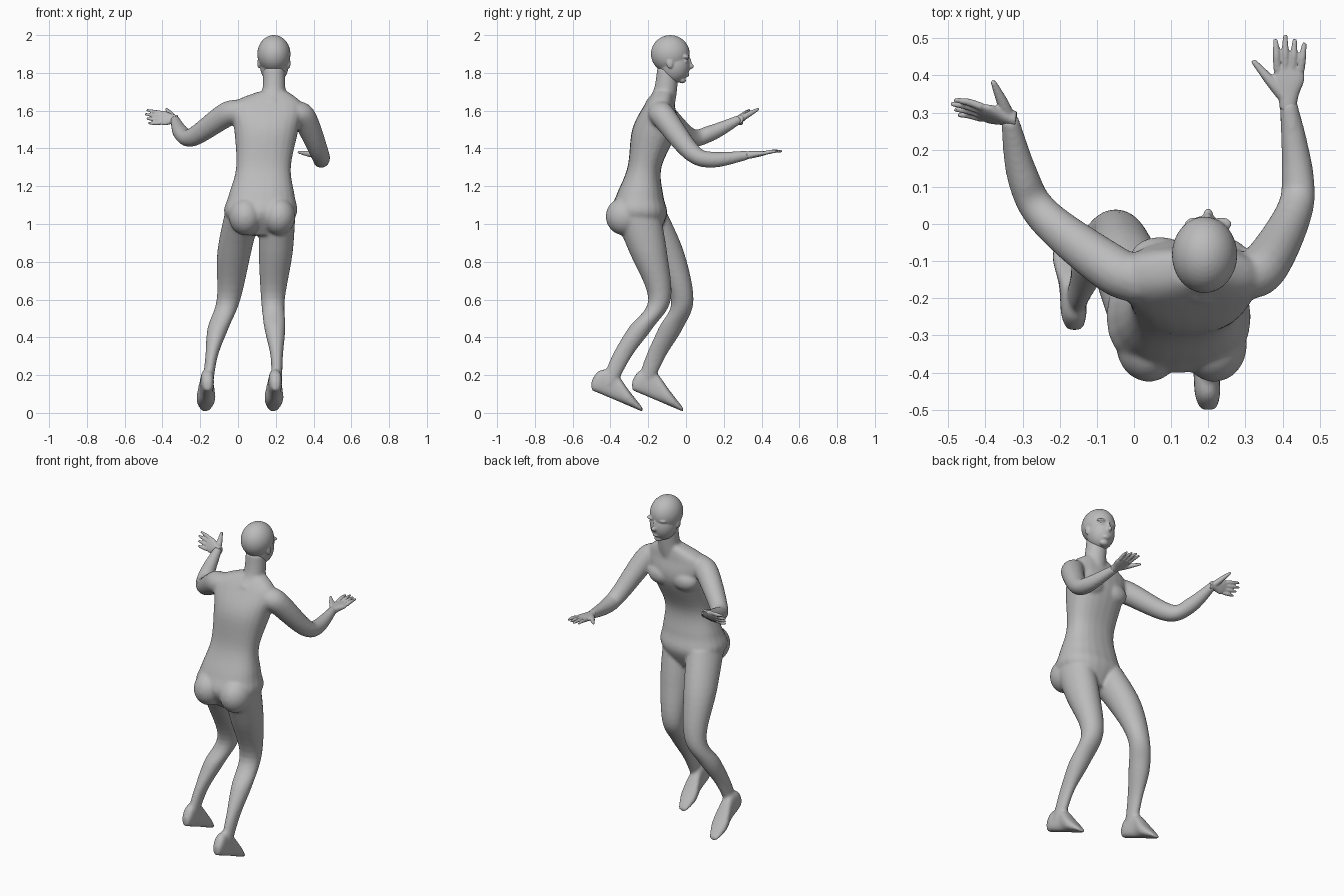
import bpy, bmesh
from math import cos, sin, pi, copysign
from mathutils import Vector, Matrix

cube = bpy.data.objects.get("Cube")
if cube:
    bpy.data.objects.remove(cube)

skin = bpy.data.materials.new("grey_skin")
skin.use_nodes = True
grey = (0.5, 0.5, 0.5, 1)
skin.diffuse_color = grey
skin.node_tree.nodes["Principled BSDF"].inputs["Base Color"].default_value = grey


def spline(rows, steps=6):
    """Catmull-Rom resampling of rows of vectors."""
    result = []
    last = len(rows) - 1
    for i in range(last):
        before, start, end, after = (rows[max(0, min(last, i + k))] for k in (-1, 0, 1, 2))
        for step in range(steps):
            t = step / steps
            result.append([b + (c - a) * (t / 2) + (a * 2 - b * 5 + c * 4 - d) * (t * t / 2)
                           + (b * 3 - a - c * 3 + d) * (t ** 3 / 2)
                           for a, b, c, d in zip(before, start, end, after)])
    return result + [rows[-1]]


def loft(bm, rings, power=1.0, sides=24):
    """Skin a row of (centre, half axis, half axis) rings and cap both ends."""
    loops = []
    for centre, across, along in spline(rings):
        loop = []
        for k in range(sides):
            angle = 2 * pi * k / sides
            u, w = cos(angle), sin(angle)
            loop.append(bm.verts.new(centre + across * copysign(abs(u) ** power, u)
                                     + along * copysign(abs(w) ** power, w)))
        loops.append(loop)
    faces = [bm.faces.new(loops[0][::-1]), bm.faces.new(loops[-1])]
    for low, high in zip(loops, loops[1:]):
        for k in range(sides):
            n = (k + 1) % sides
            faces.append(bm.faces.new((low[k], low[n], high[n], high[k])))
    bmesh.ops.recalc_face_normals(bm, faces=faces)


def flat_ring(centre, half_width, half_depth):
    """Horizontal elliptical ring."""
    return Vector(centre), Vector((half_width, 0, 0)), Vector((0, half_depth, 0))


def tube(bm, points, radii, sides=16):
    """Round limb through the points."""
    points = [Vector(p) for p in points]
    rings = []
    for i, (point, radius) in enumerate(zip(points, radii)):
        ahead = (points[min(i + 1, len(points) - 1)] - points[max(i - 1, 0)]).normalized()
        across = ahead.cross(Vector((0.3, 0, 1))).normalized()
        rings.append((point, across * radius, ahead.cross(across) * radius))
    loft(bm, rings, sides=sides)


def ball(bm, centre, size):
    bmesh.ops.create_uvsphere(bm, u_segments=32, v_segments=20, radius=1,
                              matrix=Matrix.Translation(centre) @ Matrix.Diagonal((*size, 1)))


def finish(name, bm, voxel, smoothing):
    """Fuse overlapping volumes into one smooth surface."""
    mesh = bpy.data.meshes.new(name)
    bm.to_mesh(mesh)
    bm.free()
    mesh.materials.append(skin)
    ob = bpy.data.objects.new(name, mesh)
    bpy.context.collection.objects.link(ob)
    bpy.ops.object.select_all(action='DESELECT')
    ob.select_set(True)
    bpy.context.view_layer.objects.active = ob
    fuse = ob.modifiers.new("fuse", 'REMESH')
    fuse.mode, fuse.voxel_size = 'VOXEL', voxel
    soften = ob.modifiers.new("soften", 'SMOOTH')
    soften.factor, soften.iterations = 0.5, smoothing
    for modifier in ("fuse", "soften"):
        bpy.ops.object.modifier_apply(modifier=modifier)
    bpy.ops.object.shade_smooth()


# Torso from crotch to neck: centre, half width, half depth
body = bmesh.new()
torso = [((.13, -.24, .94), .09, .09), ((.12, -.25, 1.05), .19, .15),
         ((.125, -.245, 1.15), .175, .125), ((.135, -.22, 1.3), .145, .09),
         ((.15, -.165, 1.5), .17, .12), ((.15, -.14, 1.63), .19, .08),
         ((.185, -.12, 1.7), .08, .05)]
loft(body, [flat_ring(*ring) for ring in torso], power=0.85)
for side in (-1, 1):
    ball(body, (.128 + side * .088, -.325, 1.04), (.088, .1, .1))  # buttock
    ball(body, (.15 + side * .08, -.09, 1.51), (.08, .055, .06))   # chest muscle

# Neck
tube(body, [(.18, -.14, 1.62), (.19, -.11, 1.7), (.19, -.095, 1.82)], (.08, .062, .058), sides=24)

# Legs: hip, thigh, knee, calf, shin and ankle share one set of half widths and depths
leg_sizes = [(.095, .13), (.09, .1), (.063, .06), (.056, .065), (.033, .053), (.028, .042)]
left_leg = [(.21, -.27, 1.08), (.2, -.2, .85), (.185, -.14, .6),
            (.195, -.24, .45), (.205, -.34, .3), (.205, -.41, .15)]
right_leg = [(.03, -.24, 1.08), (-.02, -.11, .85), (-.05, -.02, .6),
             (-.105, -.08, .45), (-.14, -.16, .3), (-.16, -.22, .15)]
for joints in (left_leg, right_leg):
    loft(body, [flat_ring(joint, *size) for joint, size in zip(joints, leg_sizes)])

# Feet slope down to the toes: distance from heel, thickness, half width
foot = [(0, .05, .02), (.04, .12, .034), (.12, .15, .036), (.2, .08, .05), (.27, .02, .026)]
for x, heel in ((.2, -.5), (-.16, -.285)):
    rings = []
    for reach, thickness, half_width in foot:
        sole = .12 - .42 * reach
        rings.append((Vector((x - reach * .05, heel + reach, sole + thickness / 2)),
                      Vector((half_width, 0, 0)), Vector((0, 0, -thickness / 2))))
    loft(body, rings, power=0.8)

# Arms: collar, shoulder, elbow, forearm and wrist share one set of radii
arm_radii = (.06, .066, .05, .043, .024)
left_wrist, right_wrist = Vector((.415, .33, 1.365)), Vector((-.335, .285, 1.555))
tube(body, [(.27, -.15, 1.6), (.345, -.12, 1.57), (.43, .03, 1.38), (.44, .14, 1.34), left_wrist], arm_radii)
tube(body, [(.03, -.16, 1.6), (-.06, -.12, 1.58), (-.24, .02, 1.46), (-.3, .13, 1.48), right_wrist], arm_radii)
finish("body", body, voxel=0.008, smoothing=8)

# Head: cranium, jaw, then facial features
head = bmesh.new()
ball(head, (.19, -.083, 1.9), (.088, .103, .1))
ball(head, (.192, -.06, 1.84), (.076, .082, .094))
ball(head, (.2, .02, 1.835), (.014, .022, .016))   # nose tip
ball(head, (.2, .012, 1.855), (.01, .018, .03))    # nose bridge
ball(head, (.2, -.005, 1.79), (.026, .022, .014))  # lips
ball(head, (.2, -.02, 1.76), (.026, .02, .015))    # chin
for side in (-1, 1):
    ball(head, (.2 + side * .036, 0, 1.885), (.028, .018, .01))          # brow
    ball(head, (.2 + side * .036, -.002, 1.862), (.015, .012, .008))     # eye
    ball(head, (.19 + side * .08, -.085, 1.85), (.008, .018, .026))      # ear
finish("head", head, voxel=0.005, smoothing=3)


def hand(name, wrist, reach, side, thumb_tip):
    """Palm, a fan of four fingers and a thumb; side points towards the thumb."""
    bm = bmesh.new()
    ahead, side = Vector(reach), Vector(side).normalized()
    thick = ahead.normalized().cross(side)
    palm = [(-.12, .022, .022), (.1, .028, .019), (.35, .042, .015), (.57, .036, .009)]
    loft(bm, [(wrist + ahead * t, side * w, thick * h) for t, w, h in palm], power=0.85)
    for finger in (-1.5, -.5, .5, 1.5):
        knuckle = wrist + ahead * .5 + side * finger * .021
        tip = wrist + ahead * (1.05 - .06 * abs(finger - .5)) + side * finger * .026
        middle = knuckle.lerp(tip, .5) + thick * .004
        tube(bm, (knuckle, middle, tip), (.011, .01, .006), sides=10)
    thumb_tip = Vector(thumb_tip)
    thumb = [wrist.lerp(thumb_tip, t) for t in (0, .4, .7, 1)]
    tube(bm, thumb, (.018, .016, .012, .007), sides=10)
    finish(name, bm, voxel=0.004, smoothing=2)


hand("left_hand", left_wrist, (.005, .17, .02), (-1, 0, 0), (.32, .44, 1.38))
hand("right_hand", right_wrist, (-.15, .03, .015), (0, .45, .8), (-.38, .385, 1.61))
